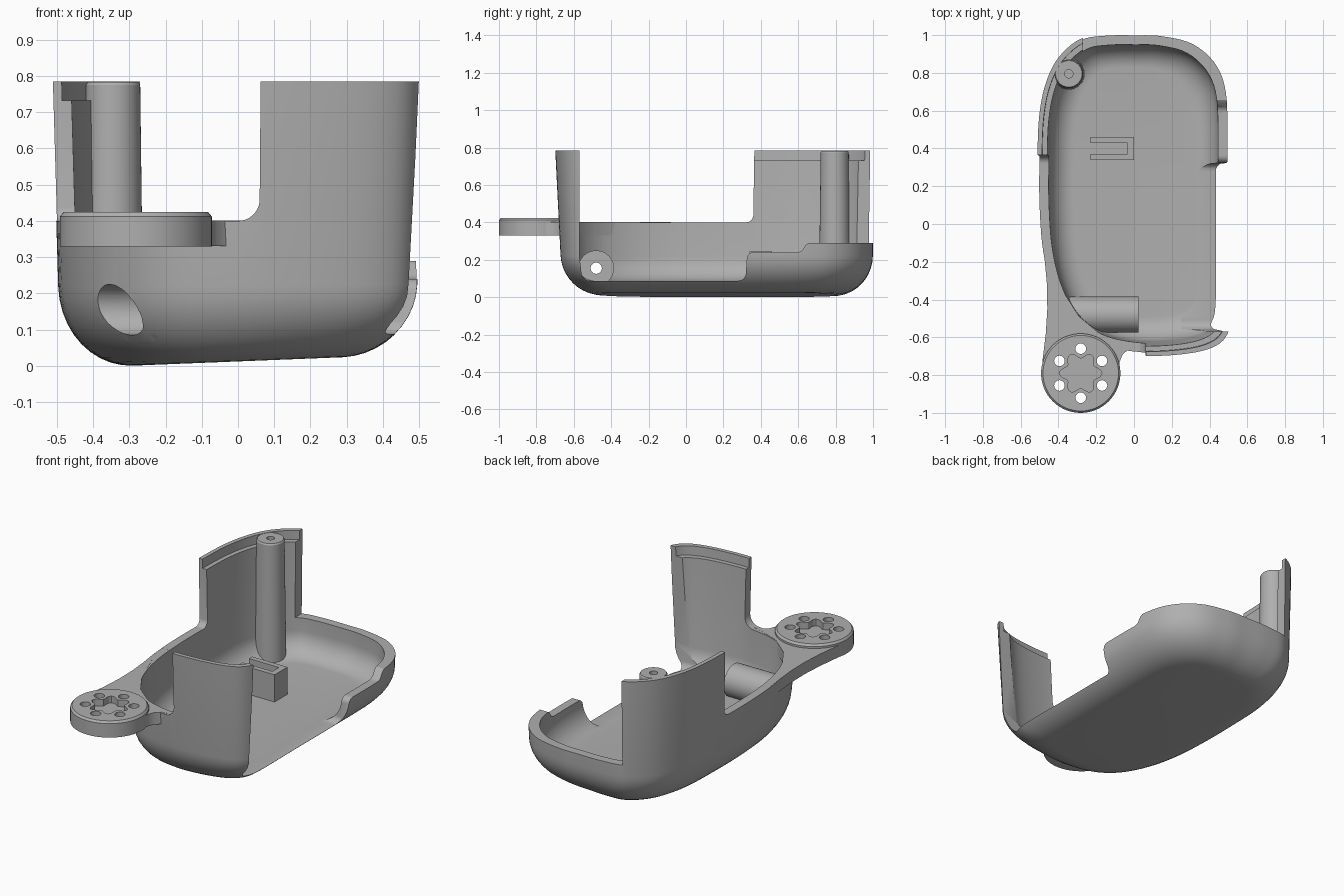
import bpy, bmesh
from math import sin, cos, pi, radians
from mathutils import Vector

if "Cube" in bpy.data.objects:
    bpy.data.objects.remove(bpy.data.objects["Cube"])

grey = bpy.data.materials.new("plain_grey")
grey.use_nodes = True
colour = (0.43, 0.43, 0.43, 1)
grey.diffuse_color = colour
grey.node_tree.nodes["Principled BSDF"].inputs["Base Color"].default_value = colour


def solid(name, rings):
    """Closed solid lofted through rings of equal length."""
    bm = bmesh.new()
    loops = [[bm.verts.new(p) for p in ring] for ring in rings]
    n = len(loops[0])
    for a, b in zip(loops, loops[1:]):
        for i in range(n):
            j = (i + 1) % n
            bm.faces.new((a[i], a[j], b[j], b[i]))
    bm.faces.new(loops[0])
    bm.faces.new(loops[-1])
    bmesh.ops.recalc_face_normals(bm, faces=bm.faces)
    mesh = bpy.data.meshes.new(name)
    bm.to_mesh(mesh)
    bm.free()
    mesh.materials.append(grey)
    ob = bpy.data.objects.new(name, mesh)
    bpy.context.collection.objects.link(ob)
    return ob


def place(axis, t, a, b):
    return {"X": (t, a, b), "Y": (a, t, b), "Z": (a, b, t)}[axis]


def prism(name, axis, pts, lo, hi):
    return solid(name, [[place(axis, t, a, b) for a, b in pts] for t in (lo, hi)])


def disc(c, r, n=48):
    return [(c[0] + r * cos(2 * pi * i / n), c[1] + r * sin(2 * pi * i / n)) for i in range(n)]


def turned(name, axis, c, steps, n=48):
    """Round part from (position, radius) steps along an axis."""
    return solid(name, [[place(axis, t, a, b) for a, b in disc(c, r, n)] for t, r in steps])


def arc(c, r, start, end, n=8):
    return [(c[0] + r * cos(radians(start + (end - start) * i / n)),
             c[1] + r * sin(radians(start + (end - start) * i / n))) for i in range(n + 1)]


def rect(x0, x1, y0, y1):
    return [(x0, y0), (x1, y0), (x1, y1), (x0, y1)]


def combine(ob, other, op="DIFFERENCE", keep=False):
    mod = ob.modifiers.new("combine", "BOOLEAN")
    mod.operation, mod.solver, mod.object = op, "EXACT", other
    bpy.context.view_layer.objects.active = ob
    bpy.ops.object.modifier_apply(modifier=mod.name)
    if not keep:
        bpy.data.objects.remove(other)


# Plan outline of the housing
CONTROL = [(0, 1), (-.15, .998), (-.28, .975), (-.39, .88), (-.455, .75), (-.49, .58),
           (-.5, .35), (-.5, .1), (-.48, -.15), (-.425, -.36), (-.33, -.525), (-.19, -.63),
           (0, -.675), (.2, -.675), (.38, -.645), (.475, -.58), (.5, -.45), (.5, -.1),
           (.5, .3), (.495, .65), (.445, .83), (.32, .95), (.15, .995)]
CY, HX, HY = .16, .5, .84


def smooth_loop(pts, sub=5):
    out, n = [], len(pts)
    for i in range(n):
        p0, p1, p2, p3 = (Vector(pts[(i + k) % n]) for k in (-1, 0, 1, 2))
        for s in range(sub):
            t = s / sub
            out.append(.5 * (2 * p1 + (p2 - p0) * t + (2 * p0 - 5 * p1 + 4 * p2 - p3) * t * t
                             + (3 * p1 - p0 - 3 * p2 + p3) * t ** 3))
    return out


OUTLINE = smooth_loop(CONTROL)


def level(z, inset, tilt=0):
    """Outline at a height, drafted, inset and optionally tilted at the bottom."""
    d = inset + .03 * (.4 - z)
    ring = []
    for p in OUTLINE:
        x = p.x * (HX - d) / HX
        y = CY + (p.y - CY) * (HY - d) / HY - .02 * (z - .4)
        ring.append((x, y, z + tilt * (x + .3) * max(0, 1 - z / .25)))
    return ring


def bowl(name, inset, floor, rx, rz, top, tilt=0):
    rings = []
    for i in range(11):
        a = pi / 2 * i / 10
        rings.append(level(floor + rz * (1 - cos(a)), inset + rx * (1 - sin(a)), tilt))
    return solid(name, rings + [level(top, inset, tilt)])


# Hollow housing
outer = bowl("outer_helper", 0, 0, .2, .22, .785, .04)
outer.hide_render = True
housing = bowl("housing", 0, 0, .2, .22, .785, .04)
combine(housing, bowl("cavity", .05, .085, .12, .13, 1))
# Stepped lip along the top of the tall walls
combine(housing, solid("lip", [level(.732, .024), level(1, .024)]))
# Low front and left rims with filleted ends
front_cut = [(-1, 1.2), (-1, .4)] + arc((0, .46), .06, -90, -5) + [(.066, 1.2)]
combine(housing, prism("front_cut", "Y", front_cut, -1.2, 0))
left_cut = [(-.1, 1.2), (-.1, .4004)] + arc((.32, .44), .04, -90, -5) + [(.372, 1.2)]
combine(housing, prism("left_cut", "X", left_cut, -1, -.1))
# Low back rim
combine(housing, prism("back_cut", "Z", rect(-.27, 1, -.4, 1.2), .29, 1.2))
# Open right side
side_cut = ([(-.57, 1.2), (-.57, .22)] + arc((-.51, .138), .05, 180, 270) + [(.28, .088)]
            + arc((.28, .128), .04, -90, -10, 5) + arc((.36, .205), .035, 170, 90, 5)
            + [(.6, .24), (.62, .25), (.64, .28), (.66, .292), (.66, 1.2)])
combine(housing, prism("side_cut", "X", side_cut, .25, 1))

# Horizontal pivot boss in the front corner
AXIS = (-.48, .155)
boss = turned("pivot_boss", "X", AXIS, [(-.6, .095), (.025, .095)])
combine(boss, outer, "INTERSECT", keep=True)
for part in (housing, boss):
    combine(part, turned("counterbore", "X", AXIS, [(-1, .07), (-.05, .07)]))
combine(boss, turned("pivot_hole", "X", AXIS, [(-1, .03), (.2, .03)]))

# Tall screw post
POST = (-.345, .795)
post = turned("screw_post", "Z", POST, [(.06, .084), (.775, .075), (.783, .07)])
combine(post, outer, "INTERSECT", keep=True)
combine(post, turned("screw_hole", "Z", POST, [(.5, .022), (1, .022)], 24))
bpy.data.objects.remove(outer)

# U-shaped clip on the floor
clip_shape = [(-.23, .34), (0, .34), (0, .46), (-.23, .46), (-.23, .43),
              (-.035, .43), (-.035, .37), (-.23, .37)]
clip = prism("floor_clip", "Z", clip_shape, .07, .245)

# Round mounting ear with six holes and a scalloped pocket
EAR = (-.282, -.79)
ear = turned("mounting_ear", "Z", EAR, [(.33, .21), (.412, .21), (.424, .2)], 64)
for k in range(6):
    a = radians(30 + 60 * k)
    spot = (EAR[0] + .13 * cos(a), EAR[1] + .13 * sin(a))
    combine(ear, turned("ear_hole", "Z", spot, [(.2, .028), (.6, .028)], 24))
star = []
for i in range(72):
    a = 2 * pi * i / 72
    r = .095 + .017 * cos(6 * a)
    star.append((EAR[0] + r * cos(a), EAR[1] + r * sin(a)))
combine(ear, prism("pocket", "Z", star, .385, .6))

# Flat web joining the ear to the housing
web_shape = [(-.488, -.08), (-.472, -.2), (-.461, -.32), (-.459, -.45), (-.467, -.58),
             (-.484, -.72), (-.49, -.79), (-.076, -.79), (-.076, -.73), (-.06, -.69),
             (-.03, -.665), (.03, -.655), (-.02, -.645), (-.17, -.59), (-.29, -.49),
             (-.38, -.35), (-.44, -.18)]
web = prism("ear_web", "Z", web_shape, .331, .401)
combine(web, turned("web_clear", "Z", EAR, [(.2, .2), (.6, .2)], 64))

# Smooth shading with sharp edges kept
bpy.ops.object.select_all(action="DESELECT")
for ob in (housing, boss, post, clip, ear, web):
    ob.select_set(True)
bpy.context.view_layer.objects.active = housing
bpy.ops.object.shade_smooth_by_angle(angle=radians(30))
